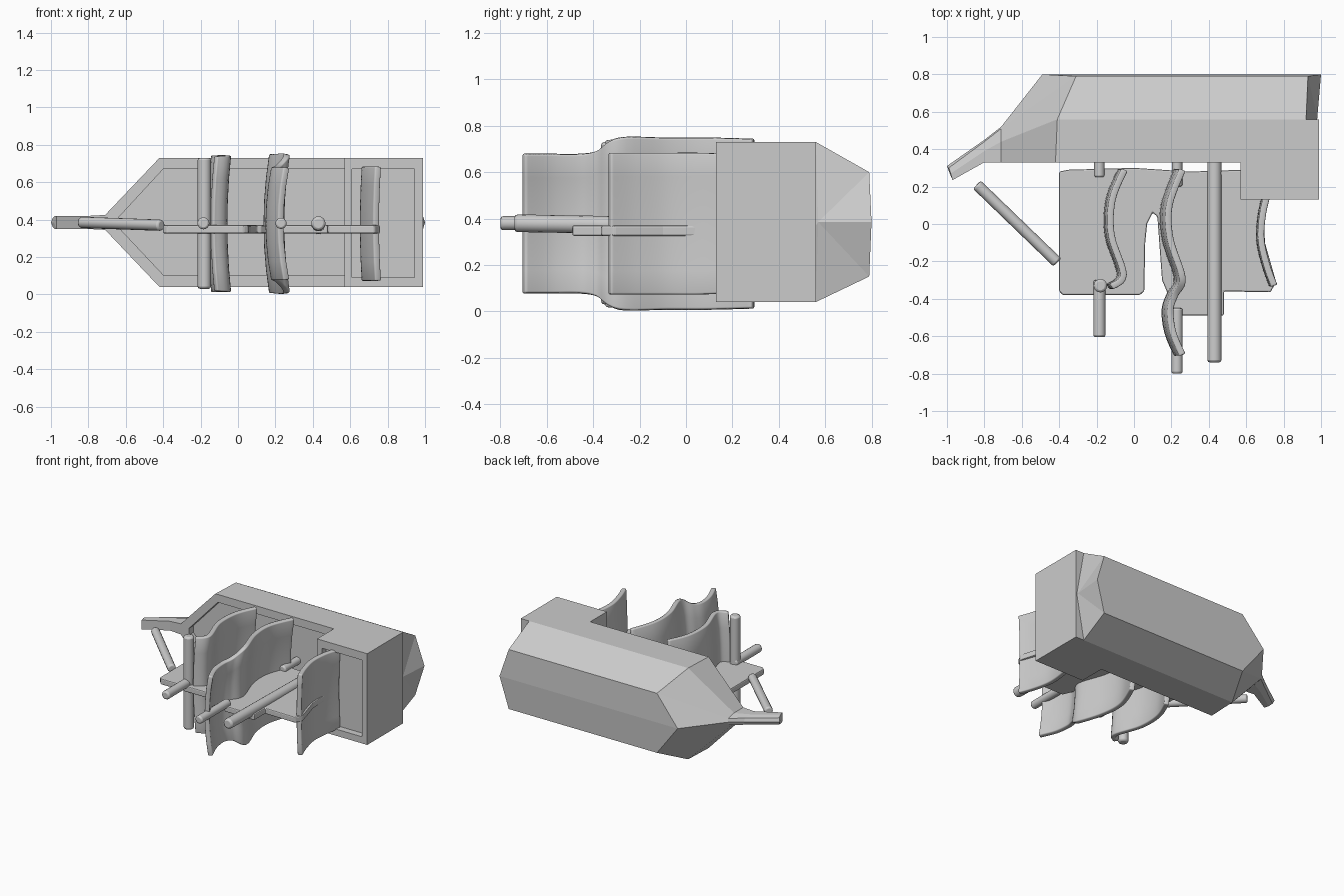
import bpy, bmesh
from mathutils import Vector

if "Cube" in bpy.data.objects:
    bpy.data.objects.remove(bpy.data.objects["Cube"])


def mesh_object(name, verts, faces, smooth=False):
    me = bpy.data.meshes.new(name)
    bm = bmesh.new()
    vs = [bm.verts.new(v) for v in verts]
    for f in faces:
        bm.faces.new([vs[i] for i in f])
    bmesh.ops.recalc_face_normals(bm, faces=bm.faces)
    bm.to_mesh(me)
    bm.free()
    ob = bpy.data.objects.new(name, me)
    bpy.context.collection.objects.link(ob)
    if smooth:
        shade(ob)
    return ob


def shade(ob):
    bpy.ops.object.select_all(action='DESELECT')
    ob.select_set(True)
    bpy.context.view_layer.objects.active = ob
    bpy.ops.object.shade_smooth_by_angle()


def prism(name, pts, axis, a, b):
    """Extrude a 2D outline along y or z from a to b."""
    n = len(pts)
    put = (lambda p, t: (p[0], t, p[1])) if axis == 'y' else (lambda p, t: (p[0], p[1], t))
    verts = [put(p, t) for t in (a, b) for p in pts]
    faces = [tuple(range(n)), tuple(range(n, 2 * n))]
    faces += [(i, (i + 1) % n, n + (i + 1) % n, n + i) for i in range(n)]
    return mesh_object(name, verts, faces)


def bevel(ob, width, segments=2):
    m = ob.modifiers.new("edge_bevel", 'BEVEL')
    m.width, m.segments = width, segments


def cut(ob, cutter):
    m = ob.modifiers.new("recess", 'BOOLEAN')
    m.operation, m.object, m.solver = 'DIFFERENCE', cutter, 'EXACT'
    bpy.ops.object.select_all(action='DESELECT')
    bpy.context.view_layer.objects.active = ob
    ob.select_set(True)
    bpy.ops.object.modifier_apply(modifier=m.name)
    bpy.data.objects.remove(cutter)


def rod(name, p, q, r):
    p, q = Vector(p), Vector(q)
    d = q - p
    bpy.ops.mesh.primitive_cylinder_add(vertices=16, radius=r, depth=d.length, location=(p + q) / 2)
    ob = bpy.context.object
    ob.name = name
    ob.rotation_euler = d.to_track_quat('Z', 'Y').to_euler()
    bevel(ob, r * 0.35)
    shade(ob)
    return ob


def blade(name, path, bow, thick=0.035):
    """Wavy upright panel: path points are (x, y, half height)."""
    P = [Vector(p) for p in path]
    P = [P[0]] + P + [P[-1]]
    line = []
    for i in range(1, len(P) - 2):
        a, b, c, d = P[i - 1:i + 3]
        for k in range(6):
            t = k / 6
            v = 0.5 * (2 * b + (c - a) * t + (2 * a - 5 * b + 4 * c - d) * t ** 2
                       + (3 * b - a - 3 * c + d) * t ** 3)
            line.append(v)
    line.append(P[-1])
    rows = 7
    verts, faces = [], []
    for v in line:
        for j in range(rows):
            s = 2 * j / (rows - 1) - 1
            verts.append((v.x - bow * (1 - s * s), v.y, 0.378 + s * v.z))
    for i in range(len(line) - 1):
        for j in range(rows - 1):
            a = i * rows + j
            faces.append((a, a + 1, a + rows + 1, a + rows))
    ob = mesh_object(name, verts, faces, True)
    m = ob.modifiers.new("thickness", 'SOLIDIFY')
    m.thickness, m.offset = thick, 0
    bevel(ob, 0.007)
    return ob


# Housing: seven-sided section lofted from the right end to the drawn-out nozzle
def section(xs, ys, zs):
    yf, ym, yb = ys
    z0, z1, z2, z3 = zs
    yz = [(yf, z0), (ym, z0), (yb - .01, z1), (yb, .385), (yb - .01, z2), (ym, z3), (yf, z3)]
    return [(x, y, z) for x, (y, z) in zip(xs, yz)]


full = ((.33, .56, .80), (.04, .15, .60, .73))
rings = [
    section((.97, .92, .93, 1, .93, .92, .97), *full),
    section((-.42, -.41, -.31, -.49, -.31, -.41, -.42), *full),
    section((-.71,) * 7, (.33, .44, .52), (.345, .36, .41, .425)),
    section((-.80,) * 7, (.33, .39, .45), (.35, .36, .41, .42)),
    section((-.97, -.98, -.99, -1, -.99, -.98, -.97), (.235, .27, .31), (.35, .36, .41, .42)),
]
verts = [v for r in rings for v in r]
faces = [(k * 7 + i, k * 7 + (i + 1) % 7, k * 7 + 7 + (i + 1) % 7, k * 7 + 7 + i)
         for k in range(4) for i in range(7)]
end = len(verts)
verts += [(.98, .57, .385), (-.985, .27, .385)]
faces += [(i, (i + 1) % 7, end) for i in range(7)]
faces += [(28 + i, 28 + (i + 1) % 7, end + 1) for i in range(7)]
housing = mesh_object("housing", verts, faces)
opening = [(-.40, .105), (.59, .105), (.59, .67), (-.40, .67), (-.64, .41), (-.64, .36)]
cut(housing, prism("housing_cutter", opening, 'y', .2, .38))

# End box with its own shallow recess
end_box = prism("end_box", [(.57, .04), (.99, .04), (.99, .73), (.57, .73)], 'y', .13, .56)
cut(end_box, prism("box_cutter", [(.61, .09), (.945, .09), (.945, .67), (.61, .67)], 'y', .0, .18))

# Horizontal shelf plates
shelf = prism("shelf", [(-.40, .28), (-.35, .29), (0, .30), (.30, .28), (.58, .29), (.69, .16),
                        (.70, -.1), (.76, -.31), (.73, -.365), (.48, -.36), (.48, -.49),
                        (.23, -.49), (.15, -.3), (.125, .04), (.10, .06), (.07, 0), (.06, -.1),
                        (.055, -.36), (.03, -.38), (-.38, -.38), (-.40, -.36)], 'z', .325, .37)
bevel(shelf, .008)

# Wavy upright blades
blade("left_blade", [(-.05, .29, .365), (-.115, .13, .365), (-.12, -.06, .365),
                     (-.055, -.27, .365), (-.12, -.335, .36)], .02)
blade("middle_blade", [(.26, .29, .365), (.19, .1, .37), (.195, -.08, .37), (.26, -.29, .37),
                       (.22, -.38, .315), (.195, -.46, .30), (.21, -.58, .30), (.26, -.70, .30)], .03)
blade("right_blade", [(.72, .18, .30), (.69, .06, .305), (.68, -.08, .305), (.71, -.22, .305),
                      (.75, -.33, .305)], .01)

# Rods
rod("upright_post", (-.18, -.33, .03), (-.18, -.33, .73), .036)
rod("left_pin", (-.185, -.605, .38), (-.185, -.30, .38), .032)
rod("left_stub", (-.185, .25, .36), (-.185, .40, .36), .028)
rod("middle_pin", (.23, -.80, .38), (.23, -.45, .38), .03)
rod("middle_stub", (.23, .2, .38), (.23, .40, .38), .028)
rod("right_pin", (.43, -.74, .38), (.43, .40, .36), .038)
rod("diagonal_rod", (-.84, .21, .385), (-.41, -.205, .37), .03)
